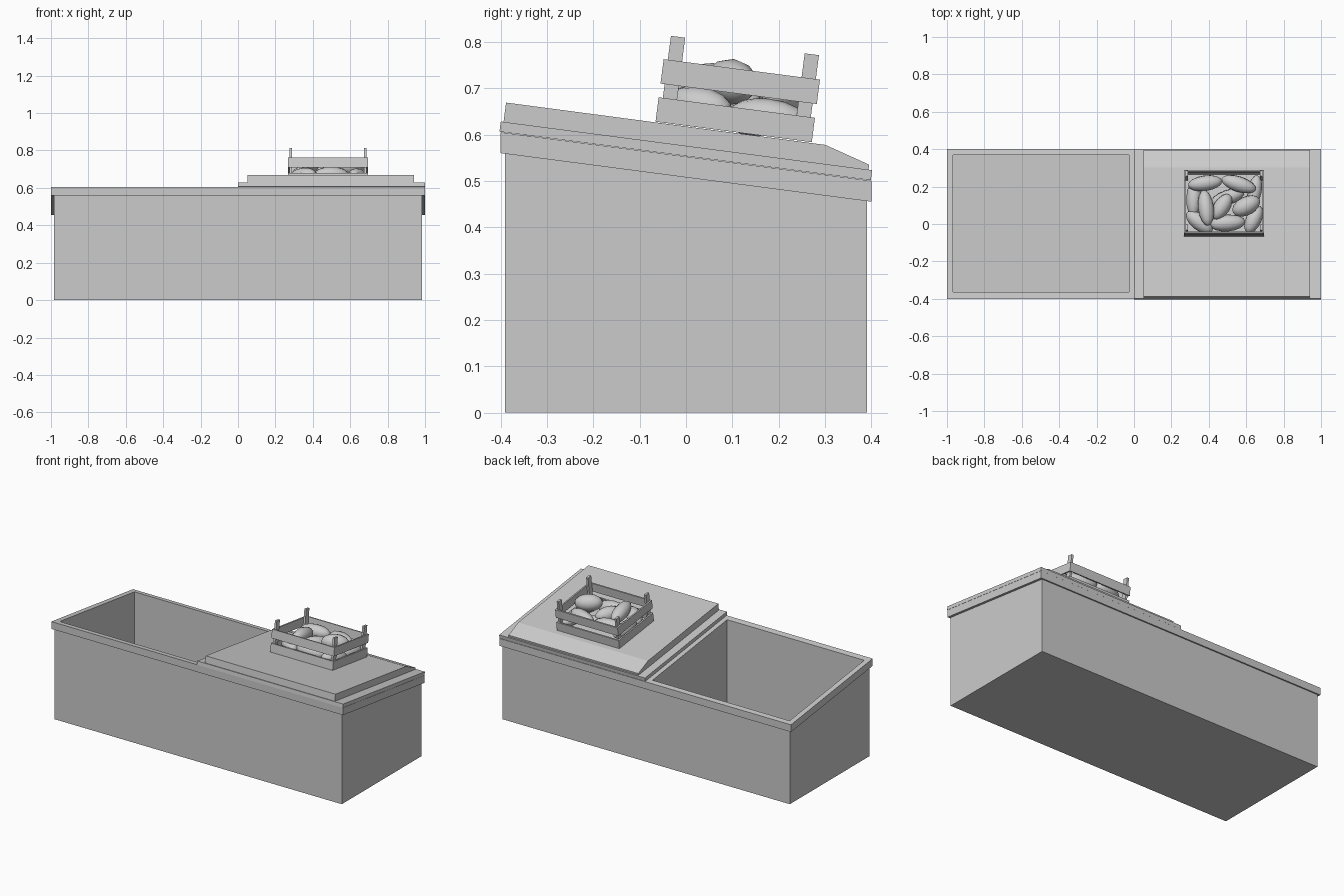
import bpy, bmesh, math
from mathutils import Matrix

if "Cube" in bpy.data.objects:
    bpy.data.objects.remove(bpy.data.objects["Cube"])

SLOPE = 0.131                      # the top falls towards the back
Z0 = 0.5525                        # height of rim top at y = 0
TILT = Matrix.Translation((0, 0, Z0)) @ Matrix.Rotation(-math.atan(SLOPE), 4, 'X')


def rim_z(y, drop=0.0):
    return Z0 - SLOPE * y - drop


def finish(name, bm, matrix=None):
    bmesh.ops.recalc_face_normals(bm, faces=bm.faces)
    if matrix:
        bm.transform(matrix)
    me = bpy.data.meshes.new(name)
    bm.to_mesh(me)
    bm.free()
    ob = bpy.data.objects.new(name, me)
    bpy.context.collection.objects.link(ob)
    return ob


def frame(name, xs, ys, top, bottom):
    """Grid of cells with the inner compartments left open, extruded down."""
    bm = bmesh.new()
    v = [[bm.verts.new((x, y, top(y))) for y in ys] for x in xs]
    cells = []
    for i in range(len(xs) - 1):
        for j in range(len(ys) - 1):
            if i % 2 == 1 and j == 1:
                continue
            cells.append(bm.faces.new((v[i][j], v[i+1][j], v[i+1][j+1], v[i][j+1])))
    ext = bmesh.ops.extrude_face_region(bm, geom=cells, use_keep_orig=True)
    for e in ext['geom']:
        if isinstance(e, bmesh.types.BMVert):
            e.co.z = bottom(e.co.y)
    return finish(name, bm)


def box(name, x, y, z, matrix=None):
    bm = bmesh.new()
    bmesh.ops.create_cube(bm, size=1)
    for v in bm.verts:
        v.co = [(a + b) / 2 + c * (b - a) for (a, b), c in zip((x, y, z), v.co)]
    return finish(name, bm, matrix)


# Trough body with two compartments, floor and sloping rim
frame("trough_walls", [-.985, -.968, -.028, .028, .968, .985], [-.39, -.363, .368, .39],
      lambda y: rim_z(y, .04), lambda y: 0)
box("trough_floor", (-.97, .97), (-.365, .37), (0, .015))
frame("trough_rim", [-1, -.968, -.028, .028, .968, 1], [-.4, -.363, .368, .4],
      lambda y: rim_z(y), lambda y: rim_z(y, .045))

# Lid over the right half: base plate and raised panel with sloped back edge
box("lid_plate", (0, 1), (-.406, .402), (.001, .023), TILT)
profile = [(-.4, .023), (-.4, .065), (.295, .064), (.394, .034), (.394, .023)]
bm = bmesh.new()
face = bm.faces.new([bm.verts.new((.05, u, w)) for u, w in profile])
ext = bmesh.ops.extrude_face_region(bm, geom=[face], use_keep_orig=True)
bmesh.ops.translate(bm, vec=(.89, 0, 0),
                    verts=[e for e in ext['geom'] if isinstance(e, bmesh.types.BMVert)])
finish("lid_panel", bm, TILT)

# Slatted crate resting on the lid
CX0, CX1, CU0, CU1, CW, T = .267, .695, -.075, .265, .066, .009
box("crate_base", (CX0 + T, CX1 - T), (CU0 + T, CU1 - T), (CW, CW + .008), TILT)
for level, (a, b) in {"lower": (0, .053), "upper": (.083, .136)}.items():
    w = (CW + a, CW + b)
    for side, u in {"front": CU0, "back": CU1 - T}.items():
        box(f"crate_{side}_{level}_slat", (CX0, CX1), (u, u + T), w, TILT)
    for side, x in {"left": CX0, "right": CX1 - T}.items():
        box(f"crate_{side}_{level}_slat", (x, x + T), (CU0 + T, CU1 - T), w, TILT)
for sx, x in {"left": CX0 + T, "right": CX1 - T - .013}.items():
    for su, u in {"front": CU0 + T, "back": CU1 - T - .031}.items():
        box(f"crate_{sx}_{su}_post", (x, x + .013), (u, u + .031), (CW, CW + .188), TILT)

# Potatoes: x, u, height above lid, half length, half width, heading, pitch
potatoes = [
    (.380, .200, .098, .092, .042, 8, 0),
    (.560, .195, .098, .096, .042, -18, 0),
    (.600, .075, .118, .080, .050, 28, 0),
    (.385, .065, .112, .098, .042, 97, 4),
    (.470, .075, .080, .078, .044, 58, 0),
    (.320, .125, .055, .100, .040, 88, 0),
    (.500, -.010, .062, .095, .045, 5, 0),
    (.640, .010, .058, .080, .042, 65, 0),
    (.350, -.005, .058, .085, .044, -38, 0),
    (.645, .165, .055, .085, .038, 80, 0),
    (.500, .130, .045, .095, .040, 20, 0),
]
for i, (x, u, h, a, b, heading, pitch) in enumerate(potatoes):
    m = (TILT @ Matrix.Translation((x, u, CW + h - .012))
         @ Matrix.Rotation(math.radians(heading), 4, 'Z')
         @ Matrix.Rotation(math.radians(pitch), 4, 'Y')
         @ Matrix.Diagonal((a, b, b, 1)) @ Matrix.Rotation(math.pi / 2, 4, 'Y'))
    bm = bmesh.new()
    bmesh.ops.create_uvsphere(bm, u_segments=12, v_segments=8, radius=1)
    for f in bm.faces:
        f.smooth = True
    finish(f"potato_{i + 1}", bm, m)
